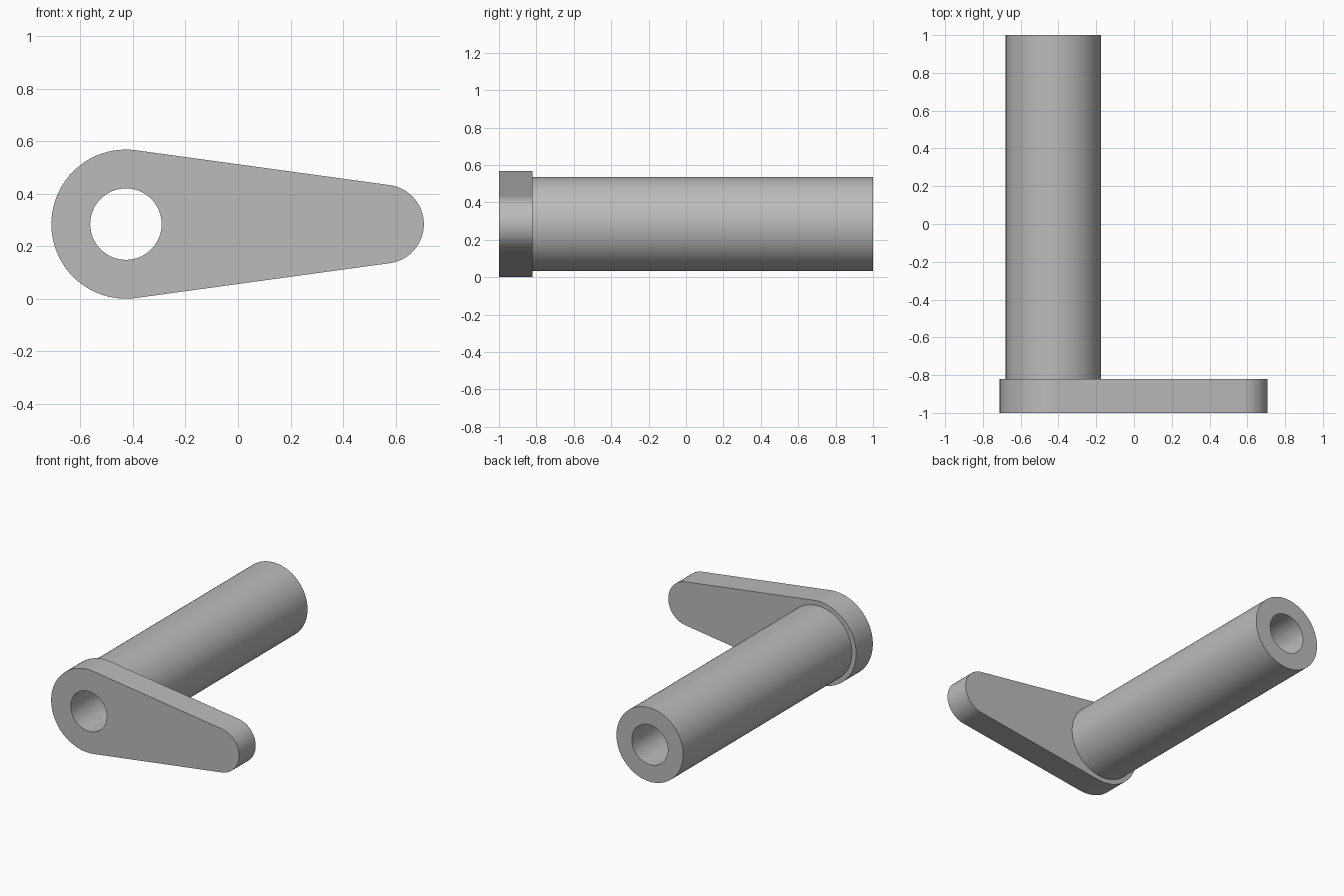
import bpy
import bmesh
from math import sin, cos, asin, pi, radians, atan2, hypot

cube = bpy.data.objects.get("Cube")
if cube:
    bpy.data.objects.remove(cube, do_unlink=True)

HUB_X, AXIS_Z, HUB_R = -0.427, 0.284, 0.284
TIP_X, TIP_R = 0.558, 0.15
SLEEVE_R, BORE_R = 0.252, 0.136
FRONT, JOINT, BACK = -1.0, -0.82, 1.0

grey = bpy.data.materials.new("plain grey")
grey.use_nodes = True
colour = (0.5, 0.5, 0.5, 1)
grey.diffuse_color = colour
grey.node_tree.nodes["Principled BSDF"].inputs["Base Color"].default_value = colour


def bored_prism(name, outline, y0, y1):
    """Extrude an outline, given around the bore axis, with a round bore through it."""
    bm = bmesh.new()

    def ring(points, y):
        return [bm.verts.new((HUB_X + u, y, AXIS_Z + v)) for u, v in points]

    bore = [(u * BORE_R / hypot(u, v), v * BORE_R / hypot(u, v)) for u, v in outline]
    rings = [ring(outline, y0), ring(outline, y1), ring(bore, y1), ring(bore, y0)]
    n = len(outline)
    for a, b in zip(rings, rings[1:] + rings[:1]):
        for i in range(n):
            j = (i + 1) % n
            bm.faces.new((a[i], a[j], b[j], b[i]))
    bmesh.ops.recalc_face_normals(bm, faces=bm.faces)
    mesh = bpy.data.meshes.new(name)
    bm.to_mesh(mesh)
    bm.free()
    mesh.materials.append(grey)
    obj = bpy.data.objects.new(name, mesh)
    bpy.context.collection.objects.link(obj)
    bpy.ops.object.select_all(action='DESELECT')
    obj.select_set(True)
    bpy.context.view_layer.objects.active = obj
    bpy.ops.object.shade_smooth_by_angle(angle=radians(30))


def spread(a, b, n):
    return [a + (b - a) * i / n for i in range(n)]


# Upper half of the lever outline: tip arc, tangent flank, hub arc
reach = TIP_X - HUB_X
tangent = pi / 2 - asin((HUB_R - TIP_R) / reach)
upper = [(reach + TIP_R * cos(t), TIP_R * sin(t)) for t in spread(0, tangent, 24)]
flank_start = atan2(TIP_R * sin(tangent), reach + TIP_R * cos(tangent))
for t in spread(flank_start, tangent, 20):
    r = HUB_R / cos(t - tangent)
    upper.append((r * cos(t), r * sin(t)))
upper += [(HUB_R * cos(t), HUB_R * sin(t)) for t in spread(tangent, pi, 28)]
lower = [(u, -v) for u, v in reversed(upper[1:])]
bored_prism("lever_arm", upper + [(-HUB_R, 0)] + lower, FRONT, JOINT)

# Long tubular sleeve behind the hub
circle = [(SLEEVE_R * cos(t), SLEEVE_R * sin(t)) for t in spread(0, 2 * pi, 96)]
bored_prism("sleeve", circle, JOINT, BACK)
